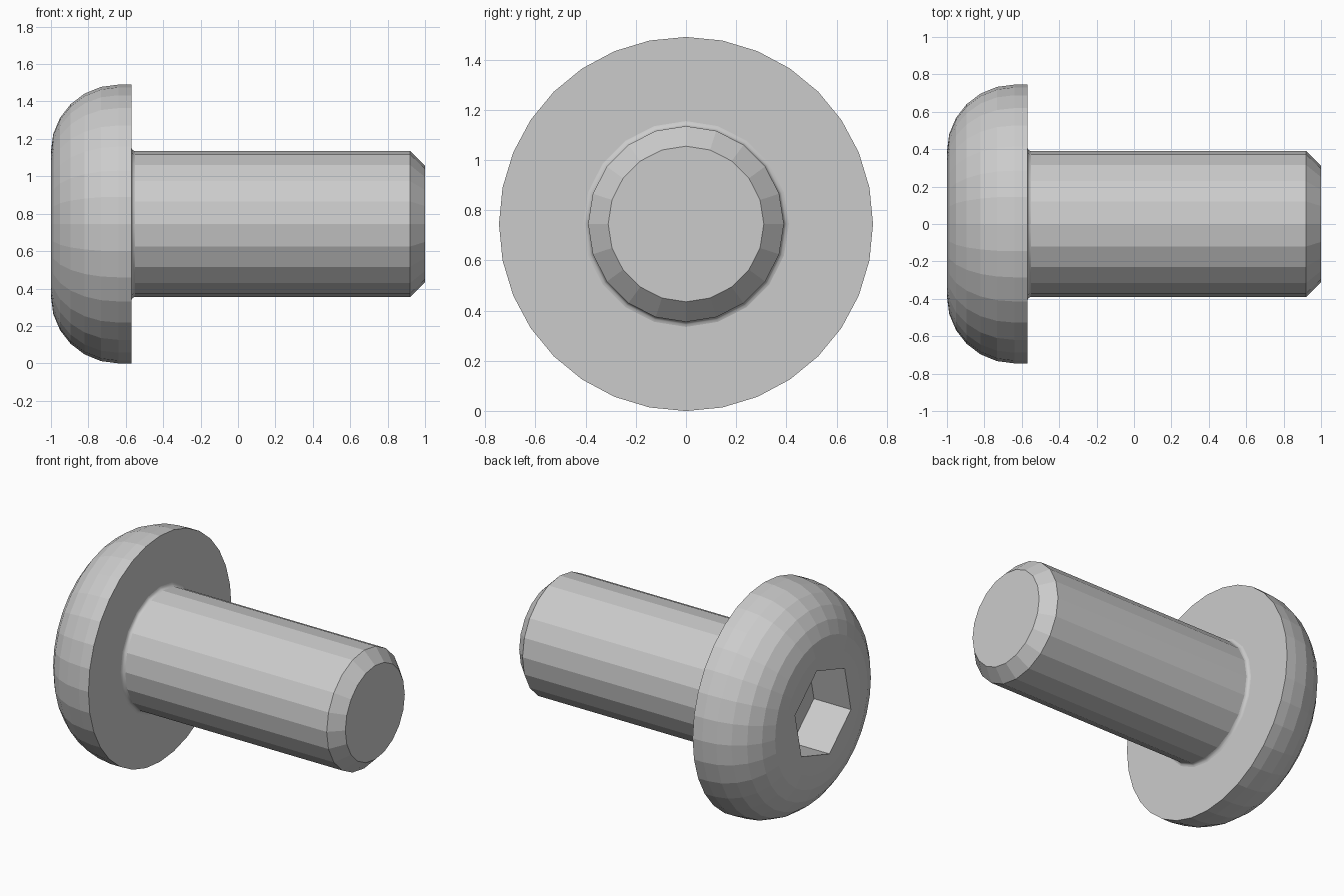
import bpy, bmesh
from math import sin, cos, radians, tau
from mathutils import Vector

if "Cube" in bpy.data.objects:
    bpy.data.objects.remove(bpy.data.objects["Cube"])

HEAD_R = 0.745
HEAD_BACK = -0.57
SHANK_R = 0.39


def ring(bm, sides, x, r, phase=0.0):
    """Circle of vertices around the x axis, first one at the top."""
    angles = [tau * i / sides + phase for i in range(sides)]
    return [bm.verts.new((x, r * sin(a), HEAD_R + r * cos(a))) for a in angles]


def skin(bm, a, b):
    """Quads between two rings of equal count."""
    n = len(a)
    return [bm.faces.new((a[i], a[(i + 1) % n], b[(i + 1) % n], b[i])) for i in range(n)]


def lathe(bm, sides, profile):
    rings = [ring(bm, sides, x, r) for x, r in profile]
    bands = [skin(bm, a, b) for a, b in zip(rings, rings[1:])]
    return rings, bands


def finish(bm, name):
    bmesh.ops.recalc_face_normals(bm, faces=bm.faces[:])
    mesh = bpy.data.meshes.new(name)
    bm.to_mesh(mesh)
    bm.free()
    obj = bpy.data.objects.new(name, mesh)
    bpy.context.collection.objects.link(obj)
    return obj


# Domed head: flat face, quarter-round edge, short straight rim
bm = bmesh.new()
arc = [radians(15 * i) for i in range(7)]
dome = [(-0.64 - 0.36 * cos(a), 0.39 + 0.355 * sin(a)) for a in arc]
rings, _ = lathe(bm, 32, dome + [(HEAD_BACK, HEAD_R)])
bm.faces.new(rings[-1])

# Hex socket sunk into the head face
phase = radians(12.5)
mouth = ring(bm, 6, -1, 0.305, phase)
floor = ring(bm, 6, -0.73, 0.305, phase)
skin(bm, mouth, floor)
bm.faces.new(floor)
border = [bm.edges.get((loop[i - 1], loop[i]))
          for loop in (rings[0], mouth) for i in range(len(loop))]
bmesh.ops.triangle_fill(bm, edges=border, use_beauty=True, normal=Vector((-1, 0, 0)))
finish(bm, "screw_head")

# Shank: fillet under the head, plain cylinder, chamfered tip
bm = bmesh.new()
f = 0.02
fillet = [(HEAD_BACK + f - f * cos(a), SHANK_R + f - f * sin(a)) for a in arc[::2]]
profile = [(HEAD_BACK - 0.03, SHANK_R + f)] + fillet + [(0.92, SHANK_R), (1, 0.31)]
rings, bands = lathe(bm, 20, profile)
bm.faces.new(rings[0])
bm.faces.new(rings[-1])
for band in bands[1:4]:
    for face in band:
        face.smooth = True
finish(bm, "screw_shank")
